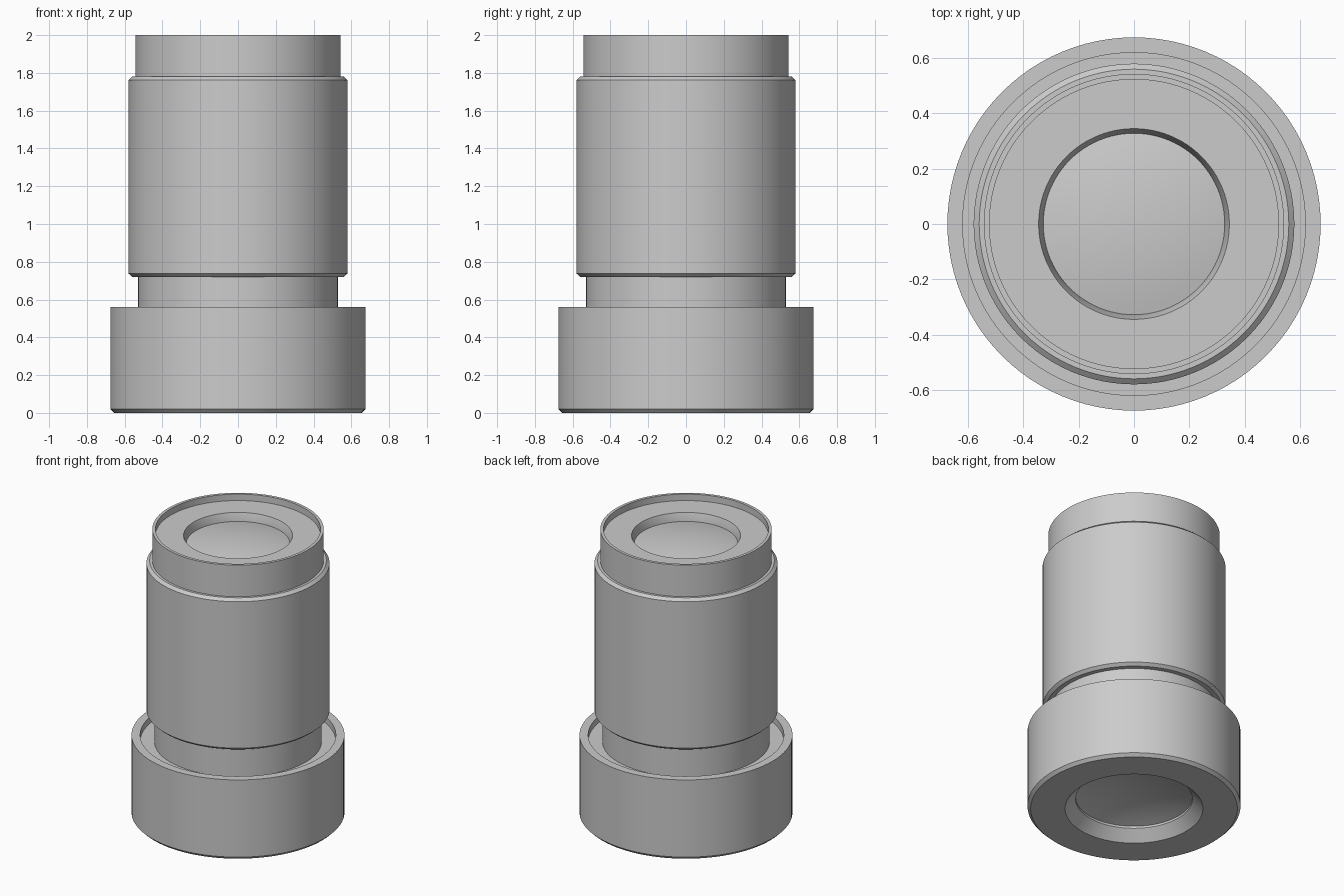
import bpy
import bmesh
import math

SEGMENTS = 96

cube = bpy.data.objects.get("Cube")
if cube:
    bpy.data.objects.remove(cube, do_unlink=True)

grey = bpy.data.materials.new("plain grey")
grey.use_nodes = True
colour = (0.6, 0.6, 0.6, 1)
grey.diffuse_color = colour
grey.node_tree.nodes["Principled BSDF"].inputs["Base Color"].default_value = colour


def lathe(name, profile):
    """Spin a (radius, height) profile around the z axis."""
    bm = bmesh.new()
    verts = [bm.verts.new((r, 0, z)) for r, z in profile]
    edges = [bm.edges.new(pair) for pair in zip(verts, verts[1:])]
    bmesh.ops.spin(bm, geom=verts + edges, cent=(0, 0, 0), axis=(0, 0, 1),
                   angle=math.tau, steps=SEGMENTS)
    bmesh.ops.remove_doubles(bm, verts=bm.verts, dist=0.0001)
    bmesh.ops.recalc_face_normals(bm, faces=bm.faces)
    mesh = bpy.data.meshes.new(name)
    bm.to_mesh(mesh)
    bm.free()
    mesh.materials.append(grey)
    obj = bpy.data.objects.new(name, mesh)
    bpy.context.collection.objects.link(obj)
    bpy.ops.object.select_all(action="DESELECT")
    obj.select_set(True)
    bpy.context.view_layer.objects.active = obj
    bpy.ops.object.shade_smooth_by_angle(angle=math.radians(25))
    return obj


def lens_profile(radius, edge, rise, back):
    """Curved cap above a flat hidden back."""
    steps = 10
    cap = [(radius * i / steps, edge + rise * (1 - (i / steps) ** 2))
           for i in range(steps + 1)]
    return cap + [(radius, back), (0, back)]


# Wide collar with a conical opening below and a shallow recess above
lathe("base_collar", [
    (0.37, 0.30), (0.37, 0.07), (0.437, 0), (0.655, 0), (0.675, 0.02),
    (0.675, 0.56), (0.62, 0.56), (0.62, 0.515), (0.37, 0.515), (0.37, 0.30)])

# Narrow neck between the collar and the barrel
lathe("neck", [(0, 0.515), (0.53, 0.515), (0.53, 0.73), (0, 0.73)])

# Main barrel with chamfered ends
lathe("barrel", [
    (0, 0.72), (0.56, 0.72), (0.58, 0.738), (0.58, 1.762),
    (0.56, 1.78), (0, 1.78)])

# Top ring with its rim, recessed face and tapered opening
lathe("top_ring", [
    (0, 1.78), (0.543, 1.78), (0.543, 2), (0.523, 2), (0.523, 1.955),
    (0.345, 1.955), (0.328, 1.90), (0.328, 1.82), (0, 1.82)])

# Bulging upper lens and hollow lower lens
lathe("upper_lens", lens_profile(0.328, 1.90, 0.035, 1.83))
lower = lens_profile(0.37, 0.085, 0.06, 0.25)
lathe("lower_lens", lower)
